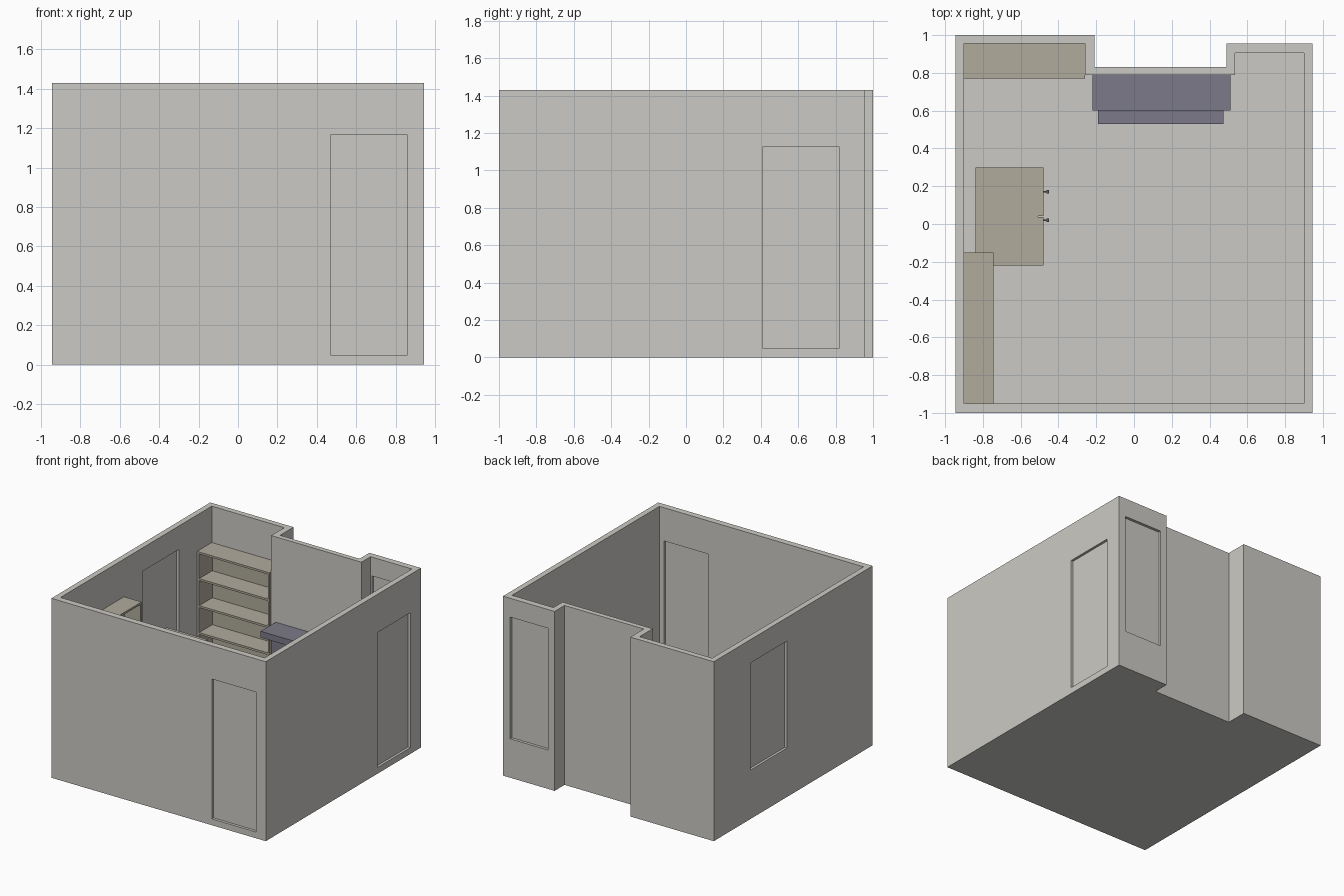
import bpy
import bmesh

cube = bpy.data.objects.get("Cube")
if cube:
    bpy.data.objects.remove(cube, do_unlink=True)


def material(name, rgb):
    m = bpy.data.materials.new(name)
    m.use_nodes = True
    color = (*rgb, 1.0)
    m.diffuse_color = color
    m.node_tree.nodes["Principled BSDF"].inputs["Base Color"].default_value = color
    return m


PLASTER = material("warm_grey_plaster", (0.60, 0.59, 0.555))
WOOD = material("pale_wood", (0.44, 0.41, 0.335))
SLATE = material("blue_grey_slate", (0.20, 0.195, 0.25))
METAL = material("dark_metal", (0.10, 0.10, 0.09))


def finish(name, bm, mat):
    bmesh.ops.recalc_face_normals(bm, faces=bm.faces)
    mesh = bpy.data.meshes.new(name)
    bm.to_mesh(mesh)
    bm.free()
    mesh.materials.append(mat)
    obj = bpy.data.objects.new(name, mesh)
    bpy.context.collection.objects.link(obj)
    return obj


def add_box(bm, x, y, z):
    verts = bmesh.ops.create_cube(bm, size=1)["verts"]
    for v in verts:
        for i, (a, b) in enumerate((x, y, z)):
            v.co[i] = (a + b) / 2 + v.co[i] * (b - a)


def boxes(name, mat, *parts):
    bm = bmesh.new()
    for part in parts:
        add_box(bm, *part)
    return finish(name, bm, mat)


def prism(name, outline, z0, z1, mat):
    bm = bmesh.new()
    face = bm.faces.new([bm.verts.new((x, y, z0)) for x, y in outline])
    new = bmesh.ops.extrude_face_region(bm, geom=[face])["geom"]
    for v in new:
        if isinstance(v, bmesh.types.BMVert):
            v.co.z = z1
    return finish(name, bm, mat)


def cut(target, cutter):
    mod = target.modifiers.new("cut", "BOOLEAN")
    mod.operation = "DIFFERENCE"
    mod.solver = "EXACT"
    mod.object = cutter
    bpy.context.view_layer.objects.active = target
    bpy.ops.object.modifier_apply(modifier=mod.name)
    bpy.data.objects.remove(cutter, do_unlink=True)


# Room shell: outline with the chimney breast stepping inward
FLOOR, TOP = 0.05, 1.43
outer = [(-0.945, -1), (0.945, -1), (0.945, 0.955), (0.49, 0.955),
         (0.49, 0.83), (-0.21, 0.83), (-0.21, 1), (-0.945, 1)]
inner = [(-0.9, -0.95), (0.9, -0.95), (0.9, 0.905), (0.535, 0.905),
         (0.535, 0.79), (-0.26, 0.79), (-0.26, 0.955), (-0.9, 0.955)]
room = prism("room_walls_and_floor", outer, 0, TOP, PLASTER)
cut(room, prism("room_space", inner, FLOOR, TOP + 0.1, PLASTER))

# Doors and windows: openings through the wall with a thin panel mid-depth
openings = {
    "front_door": ((0.47, 0.86), (-1, -0.95), (FLOOR, 1.165)),
    "left_door": ((0.9, 0.945), (0.41, 0.82), (FLOOR, 1.125)),
    "back_window": ((0.546, 0.882), (0.905, 0.955), (0.31, 1.28)),
    "right_window": ((-0.945, -0.9), (0.08, 0.54), (0.39, 1.243)),
}
for name, spans in openings.items():
    axis = 0 if spans[0][1] - spans[0][0] < 0.1 else 1
    hole, panel = list(spans), list(spans)
    lo, hi = spans[axis]
    mid = (lo + hi) / 2
    hole[axis] = (lo - 0.02, hi + 0.02)
    panel[axis] = (mid - 0.003, mid + 0.003)
    cut(room, boxes(name + "_hole", PLASTER, hole))
    boxes(name, PLASTER, panel)


# Bookcases: sides, back and evenly spaced shelves
def bookcase(name, x, y, height, front):
    t, bays = 0.016, 5
    (x0, x1), (y0, y1) = x, y
    if front == "-y":
        sides = [((x0, x0 + t), y), ((x1 - t, x1), y)]
        back = (x, (y1 - t, y1))
        shelf = ((x0 + t, x1 - t), (y0 + 0.004, y1 - t))
    else:
        sides = [(x, (y0, y0 + t)), (x, (y1 - t, y1))]
        back = ((x0, x0 + t), y)
        shelf = ((x0 + t, x1 - 0.004), (y0 + t, y1 - t))
    parts = [(*p, (FLOOR, height - t)) for p in sides + [back]]
    step = (height - FLOOR - t) / bays
    for i in range(bays):
        z = FLOOR + i * step
        parts.append((*shelf, (z, z + t)))
    parts.append((x, y, (height - t, height)))
    boxes(name, WOOD, *parts)


bookcase("back_bookcase", (-0.9, -0.26), (0.77, 0.955), 1.14, "-y")
bookcase("side_bookcase", (-0.9, -0.745), (-0.95, -0.15), 1.13, "+x")

# Cabinet: one door beside a stack of drawers
CAB_TOP, GAP, SPLIT = 0.73, 0.006, 0.04
boxes("cabinet_body", WOOD, ((-0.84, -0.508), (-0.22, 0.3), (FLOOR, CAB_TOP)))
front = (-0.508, -0.48)
boxes("cabinet_door", WOOD, (front, (-0.22, SPLIT - GAP / 2), (FLOOR, CAB_TOP)))
rows = 3
row = (CAB_TOP - FLOOR) / rows
knobs = [(0.02, 0.42)]
drawers = []
for i in range(rows):
    z = FLOOR + i * row
    drawers.append((front, (SPLIT + GAP / 2, 0.3),
                    (z, z + row - (GAP if i < rows - 1 else 0))))
    knobs.append((0.17, z + row / 2))
boxes("cabinet_drawers", WOOD, *drawers)
parts = []
for y, z in knobs:
    parts.append(((-0.48, -0.46), (y - 0.004, y + 0.004), (z - 0.004, z + 0.004)))
    parts.append(((-0.462, -0.45), (y - 0.009, y + 0.009), (z - 0.009, z + 0.009)))
boxes("cabinet_knobs", METAL, *parts)

# Fireplace: hearth slab, two piers, lintel, firebox back and mantel shelf
fire_x, pier, body_y = (-0.19, 0.475), 0.16, (0.69, 0.79)
left, right = fire_x
boxes("hearth", SLATE, (fire_x, (0.53, 0.79), (FLOOR, 0.09)))
boxes("fireplace_surround", SLATE,
      ((left, left + pier), body_y, (0.09, 0.70)),
      ((right - pier, right), body_y, (0.09, 0.70)),
      ((left + pier, right - pier), body_y, (0.52, 0.70)),
      ((left + pier, right - pier), (0.78, 0.79), (0.09, 0.52)))
boxes("mantel_shelf", SLATE, ((-0.22, 0.51), (0.60, 0.79), (0.70, 0.75)))
